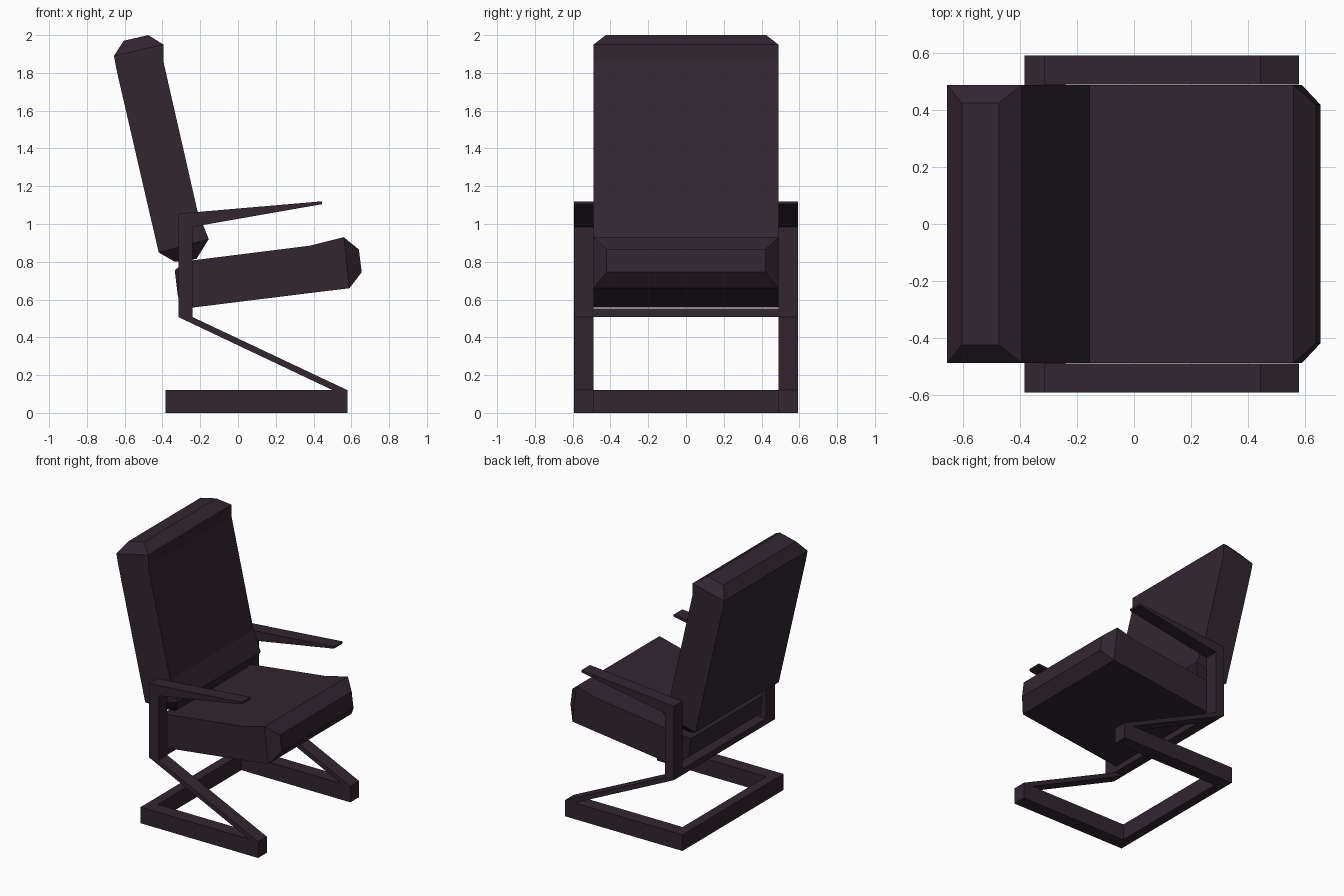
import bpy, bmesh

if "Cube" in bpy.data.objects:
    bpy.data.objects.remove(bpy.data.objects["Cube"])

mat = bpy.data.materials.new("dark plum")
mat.diffuse_color = (0.031, 0.019, 0.030, 1)
mat.use_nodes = True
mat.node_tree.nodes["Principled BSDF"].inputs["Base Color"].default_value = mat.diffuse_color


def finish(bm, name):
    bmesh.ops.recalc_face_normals(bm, faces=bm.faces)
    me = bpy.data.meshes.new(name)
    bm.to_mesh(me)
    bm.free()
    me.materials.append(mat)
    ob = bpy.data.objects.new(name, me)
    bpy.context.collection.objects.link(ob)
    return ob


def extrude_profile(name, pts, y0, y1):
    """Extrude an (x, z) outline between two y positions."""
    bm = bmesh.new()
    face = bm.faces.new([bm.verts.new((x, y0, z)) for x, z in pts])
    res = bmesh.ops.extrude_face_region(bm, geom=[face])
    verts = [g for g in res["geom"] if isinstance(g, bmesh.types.BMVert)]
    bmesh.ops.translate(bm, verts=verts, vec=(0, y1 - y0, 0))
    return finish(bm, name)


def cushion(name, sections):
    """Loft rectangles, each given by two (x, z) points and a half width."""
    bm = bmesh.new()
    rings = []
    for (ax, az), (bx, bz), w in sections:
        rings.append([bm.verts.new(p) for p in
                      ((ax, -w, az), (ax, w, az), (bx, w, bz), (bx, -w, bz))])
    for r, s in zip(rings, rings[1:]):
        for i in range(4):
            j = (i + 1) % 4
            bm.faces.new((r[i], r[j], s[j], s[i]))
    bm.faces.new(rings[0])
    bm.faces.new(rings[-1])
    return finish(bm, name)


# Side frames: floor rail, slanted strut, upright and tapered armrest
side = extrude_profile("side_frame", [
    (-0.385, 0), (0.58, 0), (0.58, 0.12), (-0.24, 0.507), (-0.24, 0.985),
    (0.445, 1.105), (0.445, 1.12), (-0.315, 1.055), (-0.315, 0.507),
    (0.502, 0.12), (-0.385, 0.12)], 0.49, 0.592)
mirror = side.modifiers.new("mirror", "MIRROR")
mirror.use_axis = (False, True, False)

# Cross bars joining the two sides
extrude_profile("floor_cross_bar", [(-0.385, 0), (-0.315, 0), (-0.315, 0.12),
                                    (-0.385, 0.12)], -0.49, 0.49)
extrude_profile("seat_cross_bar", [(-0.315, 0.507), (-0.24, 0.507), (-0.24, 0.552),
                                   (-0.315, 0.552)], -0.49, 0.49)

# Seat cushion, rear to front
W, N = 0.489, 0.42
cushion("seat", [
    ((-0.318, 0.615), (-0.335, 0.755), N),
    ((-0.245, 0.557), (-0.275, 0.803), W),
    ((0.36, 0.632), (0.38, 0.885), W),
    ((0.59, 0.66), (0.56, 0.93), W),
    ((0.655, 0.745), (0.64, 0.865), N)])

# Backrest cushion, bottom to top
cushion("backrest", [
    ((-0.335, 0.80), (-0.22, 0.815), N),
    ((-0.42, 0.85), (-0.155, 0.92), W),
    ((-0.46, 1.023), (-0.215, 1.07), W),
    ((-0.64, 1.803), (-0.395, 1.86), W),
    ((-0.657, 1.89), (-0.395, 1.95), W),
    ((-0.605, 1.97), (-0.475, 2.0), 0.425)])
